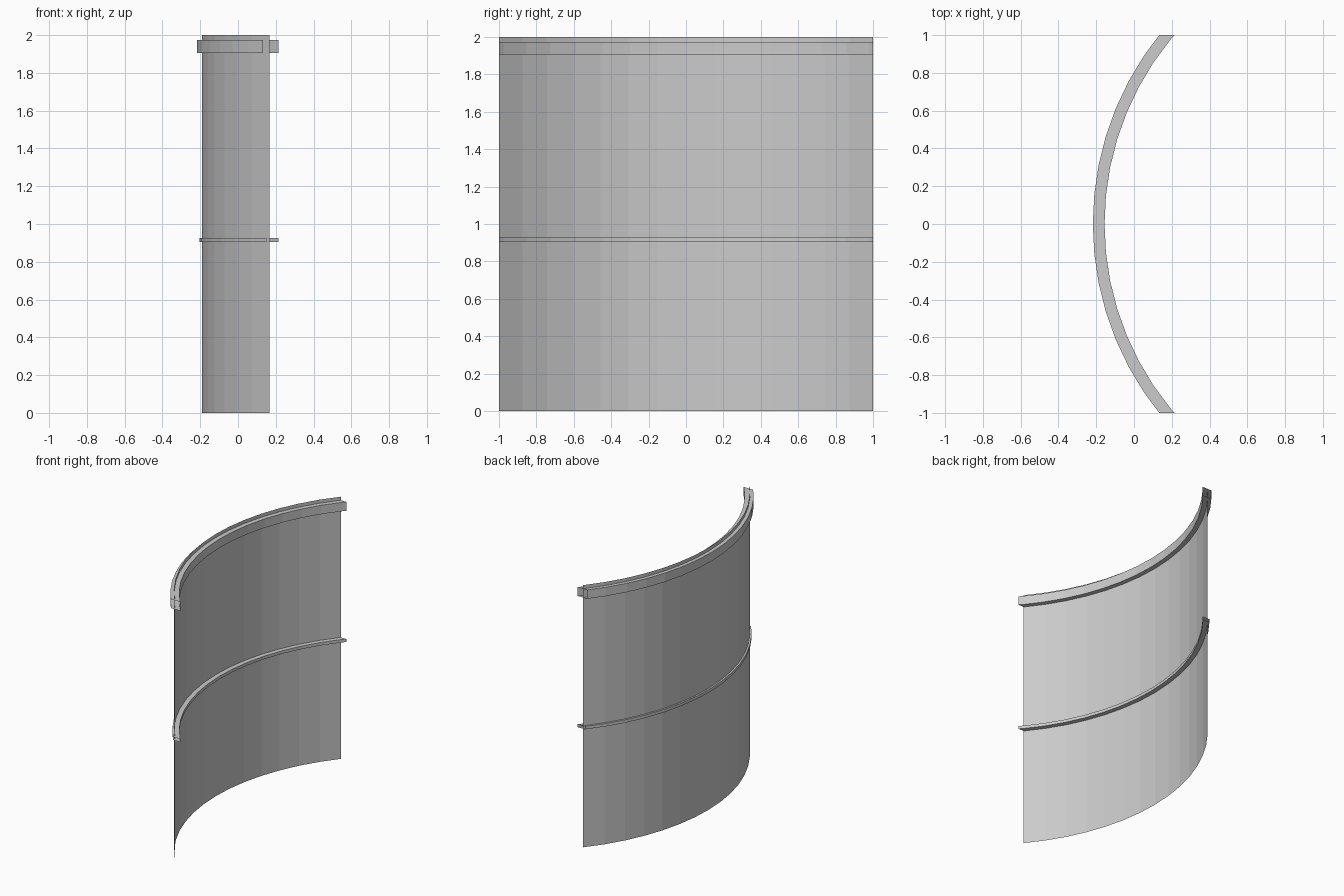
import bpy, bmesh, math
from mathutils import Vector

if "Cube" in bpy.data.objects:
    bpy.data.objects.remove(bpy.data.objects["Cube"])

CENTRE_X = 1.384                 # shared axis of all curved parts
STEP = math.radians(360 / 64)    # facet angle of the arc


def arc_sweep(name, profile, closed):
    """Sweep a (radius, z) profile round the axis and trim it flat at y = -1 and 1."""
    bm = bmesh.new()
    rings = []
    for i in range(-8, 9):
        a = i * STEP
        rings.append([bm.verts.new((CENTRE_X - r * math.cos(a), r * math.sin(a), z))
                      for r, z in profile])
    n = len(profile)
    for a, b in zip(rings, rings[1:]):
        for j in range(n if closed else n - 1):
            k = (j + 1) % n
            bm.faces.new((a[j], b[j], b[k], a[k]))
    for side in (-1, 1):
        bmesh.ops.bisect_plane(bm, geom=bm.verts[:] + bm.edges[:] + bm.faces[:],
                               plane_co=Vector((0, side, 0)),
                               plane_no=Vector((0, side, 0)), clear_outer=True)
    bmesh.ops.recalc_face_normals(bm, faces=bm.faces)
    mesh = bpy.data.meshes.new(name)
    bm.to_mesh(mesh)
    bm.free()
    obj = bpy.data.objects.new(name, mesh)
    bpy.context.collection.objects.link(obj)
    return obj


def rail(name, inner, outer, z0, z1):
    """Open-ended box rail wrapped round the panel."""
    return arc_sweep(name, [(inner, z0), (outer, z0), (outer, z1), (inner, z1)], True)


# Thin curved sheet
arc_sweep("curved_panel", [(1.575, 0.0), (1.575, 2.0)], False)

# Rails
rail("top_rail", 1.54, 1.602, 1.905, 1.973)
rail("middle_rail", 1.54, 1.588, 0.904, 0.927)
